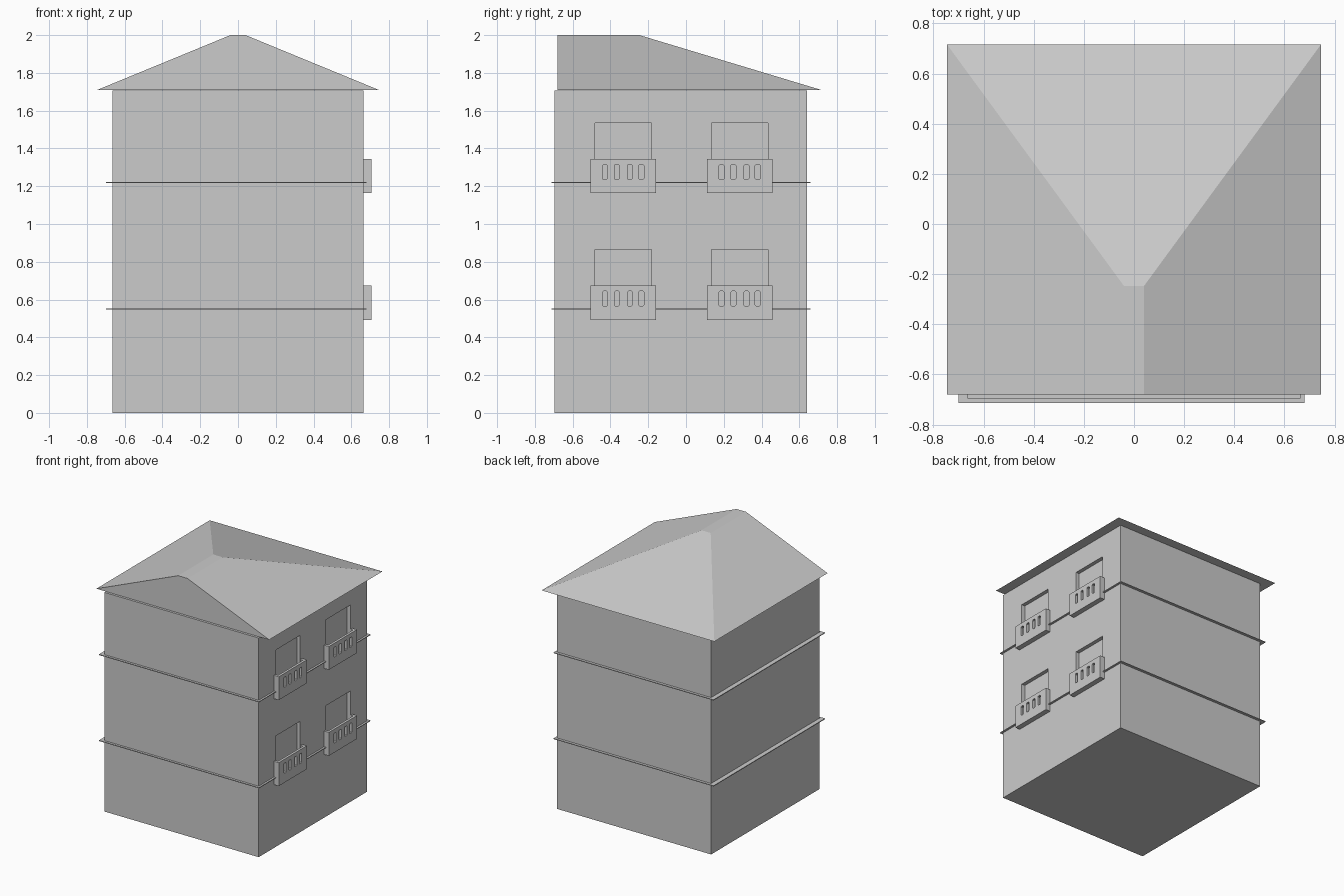
import bpy, bmesh

if "Cube" in bpy.data.objects:
    bpy.data.objects.remove(bpy.data.objects["Cube"])


def obj_from_bm(name, bm):
    bmesh.ops.recalc_face_normals(bm, faces=bm.faces)
    me = bpy.data.meshes.new(name)
    bm.to_mesh(me)
    bm.free()
    ob = bpy.data.objects.new(name, me)
    bpy.context.collection.objects.link(ob)
    return ob


def add_box(bm, x0, x1, y0, y1, z0, z1, chamfer=0):
    vs = bmesh.ops.create_cube(bm, size=1)["verts"]
    for v in vs:
        v.co = ((x0 + x1) / 2 + v.co.x * (x1 - x0),
                (y0 + y1) / 2 + v.co.y * (y1 - y0),
                (z0 + z1) / 2 + v.co.z * (z1 - z0))
    if chamfer:  # chamfer only the edges running along x
        edges = {e for v in vs for e in v.link_edges
                 if abs(e.verts[0].co.x - e.verts[1].co.x) > 1e-4}
        bmesh.ops.bevel(bm, geom=list(edges), offset=chamfer, segments=1, affect='EDGES')


def boxes(name, specs, chamfer=0):
    bm = bmesh.new()
    for s in specs:
        add_box(bm, *s, chamfer)
    return obj_from_bm(name, bm)


def cut(ob, cutter):
    cutter.hide_render = True
    cutter.display_type = 'WIRE'
    m = ob.modifiers.new("cut", 'BOOLEAN')
    m.operation = 'DIFFERENCE'
    m.object = cutter
    m.solver = 'EXACT'


bays = (-0.333, 0.284)      # balcony centres along y
floors = (0.55, 1.22)       # storey levels

# walls with recessed balcony doors
walls = boxes("walls", [(-0.665, 0.665, -0.695, 0.64, 0, 1.708)])
doors = boxes("door_cutter", [(0.635, 0.8, y - 0.15, y + 0.15, z - 0.005, z + 0.314)
                              for y in bays for z in floors])
cut(walls, doors)

# thin ledges at each storey
for i, z in enumerate(floors):
    boxes(f"ledge_{i + 1}", [(-0.70, 0.68, -0.713, 0.66, z - 0.003, z + 0.003)])

# balconies: slotted front panel, end walls and floor
for i, z in enumerate(floors):
    for j, y in enumerate(bays):
        tag = f"{i + 1}_{j + 1}"
        b, t, w = z - 0.057, z + 0.125, 0.173
        panel = boxes(f"balcony_panel_{tag}", [(0.687, 0.706, y - w, y + w, b, t)])
        slots = boxes(f"slot_cutter_{tag}",
                      [(0.6, 0.8, y + d - 0.0135, y + d + 0.0135, z + 0.016, z + 0.094)
                       for d in (-0.096, -0.033, 0.036, 0.096)], chamfer=0.005)
        cut(panel, slots)
        boxes(f"balcony_sides_{tag}",
              [(0.66, 0.687, y - w, y - w + 0.02, b, t),
               (0.66, 0.687, y + w - 0.02, y + w, b, t),
               (0.66, 0.687, y - w + 0.02, y + w - 0.02, b, b + 0.02)])

# roof: gable at the front, hip at the back, narrow flat ridge
bm = bmesh.new()
fl, fr, br, bl = [bm.verts.new((x, y, 1.71)) for x, y in
                  ((-0.745, -0.68), (0.745, -0.68), (0.745, 0.715), (-0.745, 0.715))]
rfl, rfr, rbr, rbl = [bm.verts.new((x, y, 2.0)) for x, y in
                      ((-0.04, -0.68), (0.04, -0.68), (0.04, -0.247), (-0.04, -0.247))]
for f in ((fl, bl, br, fr), (fl, fr, rfr, rfl), (fr, br, rbr, rfr),
          (br, bl, rbl, rbr), (bl, fl, rfl, rbl), (rfl, rfr, rbr, rbl)):
    bm.faces.new(f)
obj_from_bm("roof", bm)
